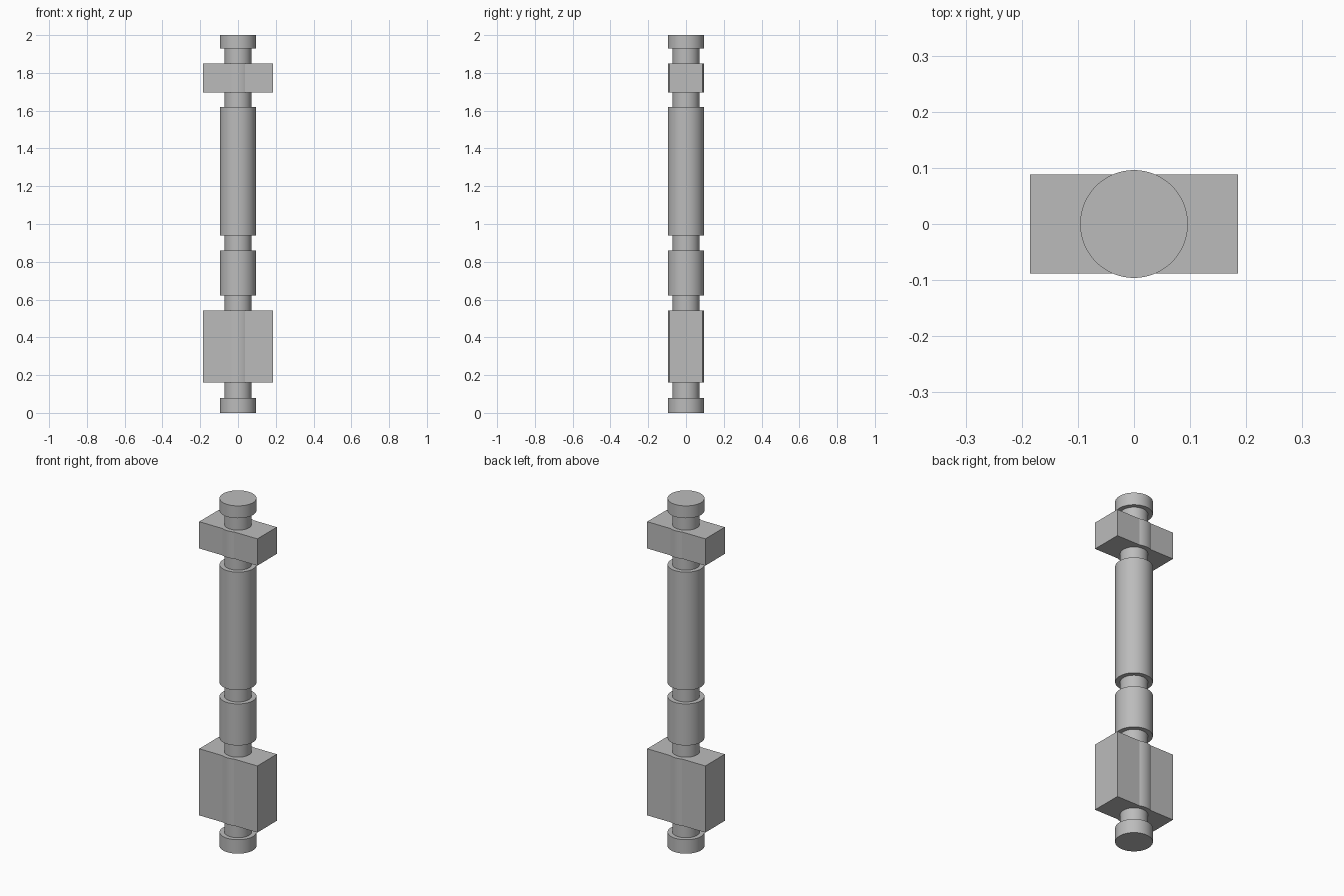
import bpy
import bmesh
from math import radians, tau
from mathutils import Matrix

cube = bpy.data.objects.get("Cube")
if cube:
    bpy.data.objects.remove(cube, do_unlink=True)

WIDE, NECK = 0.096, 0.071          # shaft radii
BLOCK_X, BLOCK_Y = 0.185, 0.0885   # block half sizes
SEGMENTS = 96

metal = bpy.data.materials.new("plain grey")
metal.use_nodes = True
grey = (0.5, 0.5, 0.5, 1)
metal.diffuse_color = grey
metal.node_tree.nodes["Principled BSDF"].inputs["Base Color"].default_value = grey


def add_object(name, bm):
    bmesh.ops.recalc_face_normals(bm, faces=bm.faces)
    mesh = bpy.data.meshes.new(name)
    bm.to_mesh(mesh)
    bm.free()
    mesh.materials.append(metal)
    obj = bpy.data.objects.new(name, mesh)
    bpy.context.collection.objects.link(obj)
    return obj


# Shaft: wide sections alternating with narrow necks, turned about z
sections = [(0, 0.08), (0.16, 0.543), (0.622, 0.861),
            (0.94, 1.619), (1.695, 1.849), (1.929, 2.0)]
profile = [(0, 0)]
for i, (low, high) in enumerate(sections):
    if i:
        profile.append((NECK, low))
    profile += [(WIDE, low), (WIDE, high)]
    if i < len(sections) - 1:
        profile.append((NECK, high))
profile.append((0, 2))

bm = bmesh.new()
verts = [bm.verts.new((r, 0, z)) for r, z in profile]
edges = [bm.edges.new(pair) for pair in zip(verts, verts[1:])]
bmesh.ops.spin(bm, geom=verts + edges, axis=(0, 0, 1), cent=(0, 0, 0),
               angle=tau, steps=SEGMENTS, use_duplicate=False)
bmesh.ops.remove_doubles(bm, verts=bm.verts, dist=0.0001)
shaft = add_object("shaft", bm)
bpy.ops.object.select_all(action="DESELECT")
shaft.select_set(True)
bpy.context.view_layer.objects.active = shaft
bpy.ops.object.shade_smooth_by_angle(angle=radians(30))

# Blocks: flat boxes the shaft bulges slightly through at front and back
for name, (low, high) in (("lower_block", sections[1]), ("upper_block", sections[4])):
    bm = bmesh.new()
    bmesh.ops.create_cube(
        bm, size=1,
        matrix=Matrix.Translation((0, 0, (low + high) / 2))
        @ Matrix.Diagonal((2 * BLOCK_X, 2 * BLOCK_Y, high - low, 1)))
    add_object(name, bm)
